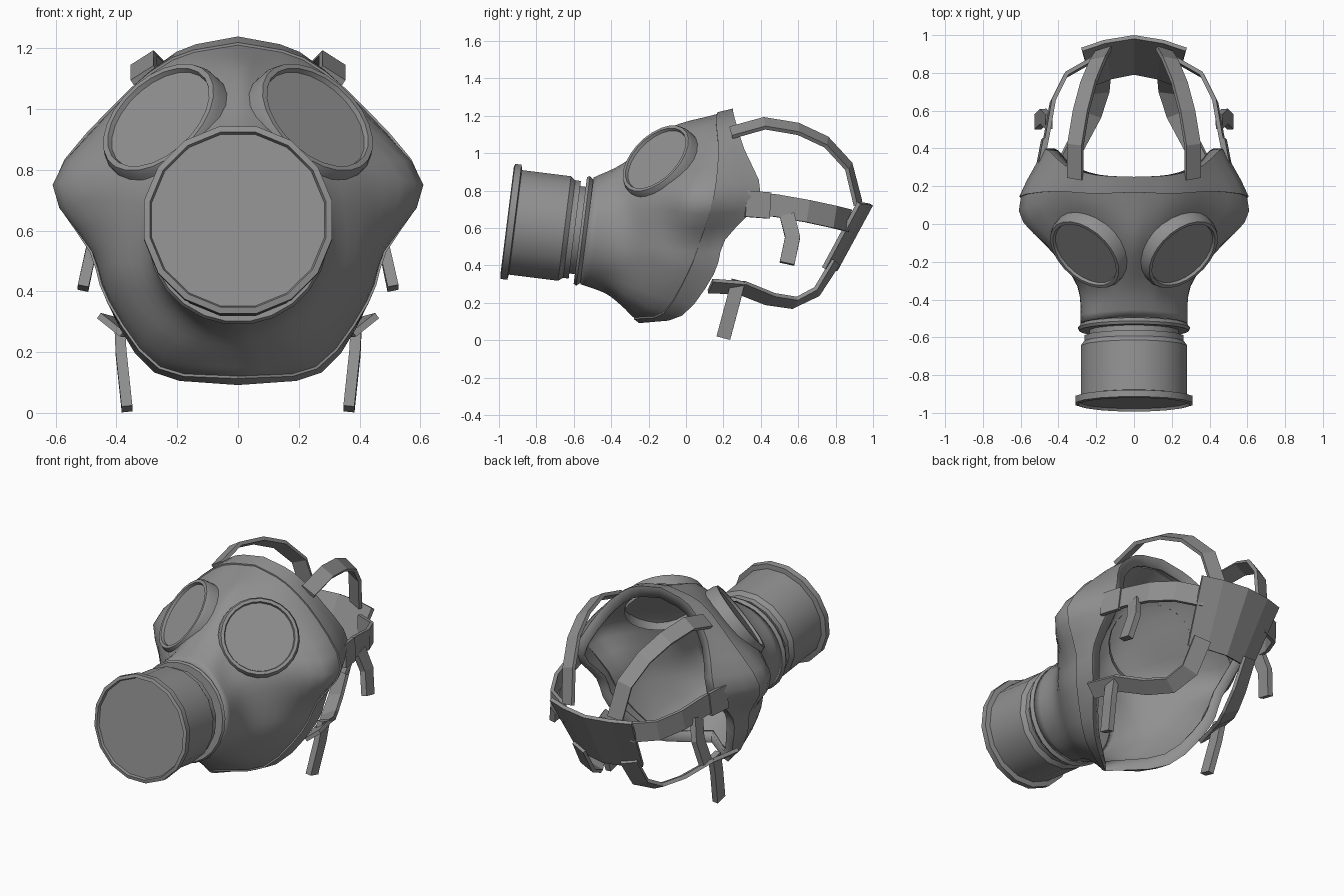
import bpy, bmesh, math
from mathutils import Vector

cube = bpy.data.objects.get("Cube")
if cube:
    bpy.data.objects.remove(cube)

grey = bpy.data.materials.new("rubber_grey")
grey.use_nodes = True
tone = (0.28, 0.28, 0.28, 1)
grey.diffuse_color = tone
grey.node_tree.nodes["Principled BSDF"].inputs["Base Color"].default_value = tone


def make(name, verts, faces, smooth=None, heart=None):
    """Mesh object with outward normals; open shells are oriented away from heart."""
    bm = bmesh.new()
    vs = [bm.verts.new(v) for v in verts]
    for f in faces:
        bm.faces.new([vs[i] for i in f])
    bmesh.ops.remove_doubles(bm, verts=bm.verts, dist=0.0005)
    bmesh.ops.recalc_face_normals(bm, faces=bm.faces)
    if heart:
        facing = sum(f.normal.dot(f.calc_center_median() - heart) for f in bm.faces)
        if facing < 0:
            bmesh.ops.reverse_faces(bm, faces=bm.faces)
    mesh = bpy.data.meshes.new(name)
    bm.to_mesh(mesh)
    bm.free()
    mesh.materials.append(grey)
    obj = bpy.data.objects.new(name, mesh)
    bpy.context.collection.objects.link(obj)
    if smooth:
        bpy.ops.object.select_all(action='DESELECT')
        obj.select_set(True)
        bpy.context.view_layer.objects.active = obj
        bpy.ops.object.shade_smooth_by_angle(angle=math.radians(smooth))
    return obj


def grid_faces(rows, cols, closed=True):
    span = cols if closed else cols - 1
    return [(r * cols + c, r * cols + (c + 1) % cols,
             (r + 1) * cols + (c + 1) % cols, (r + 1) * cols + c)
            for r in range(rows - 1) for c in range(span)]


def spline(points, steps):
    """Points along a smooth curve through the given points."""
    p = [Vector(q) for q in points]
    p = [2 * p[0] - p[1]] + p + [2 * p[-1] - p[-2]]
    out = []
    for a, b, c, d in zip(p, p[1:], p[2:], p[3:]):
        for k in range(steps):
            t = k / steps
            out.append(b + t / 2 * (c - a + t * (2 * a - 5 * b + 4 * c - d
                                                 + t * (3 * b - a - 3 * c + d))))
    return out + [p[-2]]


def lathe(name, profile, origin, axis, sides):
    """Revolve (radius, distance) pairs about an axis."""
    turn = Vector(axis).to_track_quat('Z', 'Y')
    verts = []
    for r, s in profile:
        for i in range(sides):
            a = math.tau * (i + 0.5) / sides
            verts.append(Vector(origin) + turn @ Vector((r * math.cos(a), r * math.sin(a), s)))
    return make(name, verts, grid_faces(len(profile), sides), smooth=35)


def ribbon(name, points, width, centre, thick=0.022):
    """Flat strap along a path, its face turned away from centre."""
    p = [Vector(q) for q in points]
    verts = []
    for i, q in enumerate(p):
        along = (p[min(i + 1, len(p) - 1)] - p[max(i - 1, 0)]).normalized()
        out = q - Vector(centre)
        out = (out - along * out.dot(along)).normalized()
        side = along.cross(out) * width / 2
        out *= thick / 2
        verts += [q + side + out, q - side + out, q - side - out, q + side - out]
    last = len(verts) - 4
    caps = [(0, 1, 2, 3), (last, last + 1, last + 2, last + 3)]
    return make(name, verts, grid_faces(len(p), 4) + caps)


# Face shell: half outlines from crown to chin, lofted from the neck to the rim
tilt = 0.125
neck = (0, -0.55, 0.585)
neck_ring = [(0.285 * math.sin(a), -0.53 + 0.285 * tilt * math.cos(a),
              neck[2] + 0.285 * math.cos(a)) for a in (i * math.pi / 7 for i in range(8))]
muzzle = [(0, -.33, .95), (.1, -.34, .92), (.18, -.35, .84), (.27, -.33, .73),
          (.3, -.33, .54), (.26, -.36, .4), (.14, -.41, .29), (0, -.43, .25)]
eye_ring = [(0, -.1, 1.13), (.12, -.1, 1.07), (.26, -.14, .93), (.42, -.15, .78),
            (.42, -.15, .54), (.38, -.17, .4), (.22, -.27, .22), (0, -.34, .18)]
cheek = [(0, .13, 1.2), (.21, .12, 1.15), (.42, .12, .98), (.61, .07, .75),
         (.48, .03, .53), (.42, -.03, .37), (.25, -.15, .16), (0, -.29, .13)]
rim = [(0, .25, 1.23), (.2, .26, 1.18), (.36, .31, 1.02), (.47, .4, .77),
       (.46, .21, .54), (.42, .15, .36), (.27, -.02, .14), (0, -.25, .1)]

columns = [spline(c, 4) for c in zip(neck_ring, muzzle, eye_ring, cheek, rim)]
rows = [spline(row, 3) for row in zip(*columns)]
heart = Vector((0, 0, 0.66))


def scaled(row, k):
    return [Vector((v.x * k, v.y, heart.z + (v.z - heart.z) * k)) for v in row]


# Raised edge band and inward sealing lip
band = [scaled(row, 1.015) for row in rows[-4:]]
rows = rows[:-3] + band + [scaled(rows[-1], 0.9)]
loops = [row + [Vector((-v.x, v.y, v.z)) for v in row[-2:0:-1]] for row in rows]
shell = make("face_shell", [v for loop in loops for v in loop],
             grid_faces(len(loops), len(loops[0])), smooth=50, heart=heart)
skin = shell.modifiers.new("thickness", 'SOLIDIFY')
skin.thickness = 0.018
skin.offset = -1

# Filter canister with collar, neck and front flange
axis = (0, -1, tilt)
lathe("neck_collar", [(0, -.02), (.28, -.02), (.298, 0), (.29, .015), (0, .015)],
      neck, axis, 24)
lathe("filter_canister",
      [(0, 0), (.24, 0), (.24, .045), (.268, .045), (.268, .075), (.287, .1),
       (.287, .365), (.316, .37), (.316, .405), (.296, .41), (.29, .395), (0, .395)],
      neck, axis, 16)

# Head centre used to turn the straps outward
head = (0, 0.45, 0.68)
straps = {
    "upper_strap": ([(.31, .24, 1.11), (.31, .42, 1.16), (.28, .6, 1.13), (.24, .75, 1.06),
                     (.19, .87, .93), (.16, .92, .73)], .09, head),
    "middle_strap": ([(.49, .33, .73), (.46, .48, .72), (.43, .65, .69),
                      (.36, .79, .66), (.22, .87, .64)], .12, head),
    "lower_strap": ([(.42, .13, .29), (.37, .3, .28), (.29, .45, .22), (.22, .58, .2),
                     (.18, .7, .26), (.17, .8, .42)], .1, head),
    "middle_strap_tail": ([(.45, .54, .67), (.48, .57, .55), (.51, .54, .41)],
                          .08, (-5, .5, .5)),
    "lower_strap_tail": ([(.39, .28, .32), (.385, .25, .2), (.365, .2, .013)],
                         .075, (-5, .3, .2)),
    "middle_buckle": ([(.5, .32, .73), (.475, .45, .72)], .14, head),
}
lens_profile = [(.235, -.08), (.228, 0), (.218, .022), (.2, .022), (.195, .006), (0, .006)]

for label, s in (("left", 1), ("right", -1)):
    lathe(label + "_eyepiece", lens_profile, (.25 * s, -.15, .96), (.55 * s, -.59, .59), 24)
    for name, (path, width, centre) in straps.items():
        thick = 0.036 if "tail" in name else 0.022
        ribbon(label + "_" + name, [(x * s, y, z) for x, y, z in path], width, centre, thick)

# Bent pad at the back of the head
ribbon("back_pad", [(-.25, .83, .56), (-.14, .87, .555), (0, .895, .55),
                    (.14, .87, .555), (.25, .83, .56)], .4, (0, -4, 3.2))
